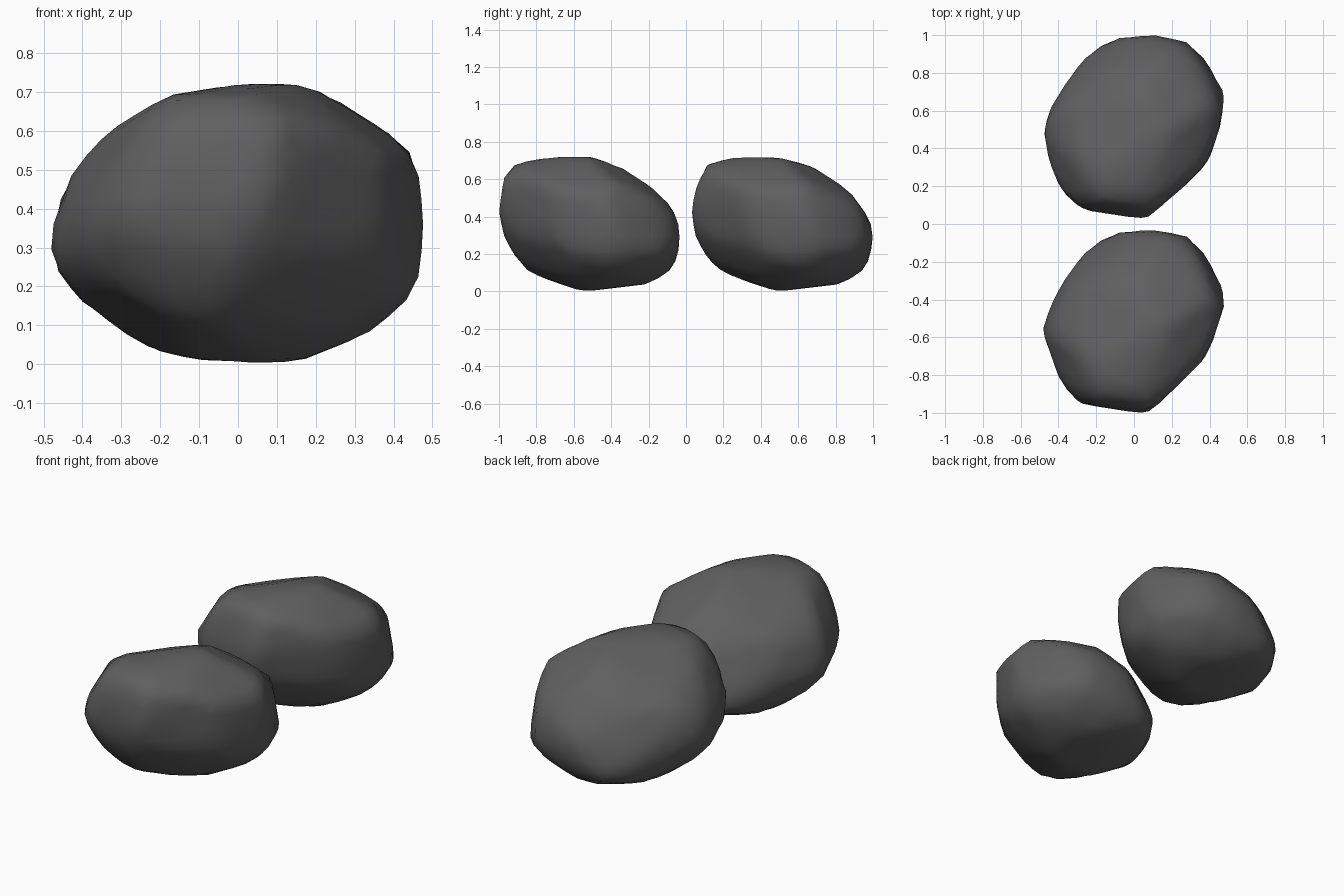
import bpy
import bmesh
from math import sqrt, exp
from mathutils import Vector

cube = bpy.data.objects.get("Cube")
if cube:
    bpy.data.objects.remove(cube, do_unlink=True)

# Dark stone colour
stone = bpy.data.materials.new("dark grey stone")
stone.use_nodes = True
stone.diffuse_color = (0.115, 0.115, 0.115, 1)
shader = stone.node_tree.nodes["Principled BSDF"]
shader.inputs["Base Color"].default_value = stone.diffuse_color
shader.inputs["Roughness"].default_value = 0.9

# Rock outlines around the rock centre, in hundredths of a unit
FRONT = [(48, 6), (45, 19), (35, 30), (24, 35), (12, 36), (-20, 34), (-33, 24), (-44, 12),
         (-48, -2), (-47, -15), (-43, -22), (-31, -31), (-14, -35), (14, -36), (33, -28), (46, -17)]
SIDE_NEAR = [(48.5, -8), (47, 2), (41, 16), (28, 27), (8, 35), (-12, 36), (-40, 33), (-46, 25),
             (-48.5, 6), (-46, -9), (-39, -23), (-18, -31), (-2, -36), (33, -31), (45, -23)]
SIDE_FAR = [(48.5, -8), (45, 8), (35, 22), (19, 31), (-2, 35), (-22, 35), (-40, 33), (-46, 19),
            (-48.5, 6), (-47, -8), (-40, -23), (-2, -36), (33, -31), (45, -23)]
TOP_NEAR = [(48, 9), (46, 21), (36, 40), (29, 45), (8, 48.5), (-13, 47), (-32, 37), (-42, 17),
            (-48, 0), (-48, -9), (-36, -41), (-27, -44), (7, -48.5), (16, -41), (37, -20)]
TOP_FAR = [(47, 18), (40, 32), (30, 44), (10, 48.5), (-13, 47), (-32, 37), (-43, 19),
           (-48, 0), (-45, -17), (-38, -34), (-27, -44), (7, -48.5), (37, -21), (45, 0)]

# Slanted outlines, each with its across and up directions
SLANTED = [
    (Vector((0.82, 0.57, 0)), Vector((-0.24, 0.345, 0.907)),
     [(17, 33), (31, 28), (44, 20), (50, 8), (52, -8), (48, -18), (38, -29), (11, -36),
      (-17, -34), (-31, -29), (-41, -20), (-50, -8), (-51, 3), (-39, 21), (-26, 28)]),
    (Vector((-0.82, -0.57, 0)), Vector((0.24, -0.345, 0.907)),
     [(18, -38), (33, -31), (46, -18), (51, -3), (50, 8), (46, 23), (39, 35), (27, 41),
      (11, 43), (-14, 37), (-43, 24), (-48, 8), (-51, -18), (-43, -27), (-21, -40)]),
    (Vector((-0.8, 0.6, 0)), Vector((0.27, 0.36, 0.89)),
     [(10, 34), (31, 19), (42, -2), (40, -20), (29, -31), (-5, -39), (-17, -36),
      (-30, -22), (-38, -11), (-43, 15), (-40, 24), (-24, 37), (-11, 37)]),
]


def extent(outline, u, v):
    """How far the outline stretches along (u, v)."""
    return max(x * u + y * v for x, y in outline) / 100


def ball(subdivisions):
    bm = bmesh.new()
    bmesh.ops.create_icosphere(bm, subdivisions=subdivisions, radius=1)
    return bm


def straight_distance(n, side, top):
    """Tangent plane distance facing n, from the three straight outlines."""
    squared = (extent(FRONT, n.x, n.z) ** 2 + extent(side, n.y, n.z) ** 2
               + extent(top, n.x, n.y) ** 2)
    # Each axis is counted by two outlines, so take it off once
    squared -= extent(FRONT, n.x, 0) * extent(top, n.x, 0)
    squared -= extent(side, n.y, 0) * extent(top, 0, n.y)
    squared -= extent(FRONT, 0, n.z) * extent(side, 0, n.z)
    return sqrt(squared)


def cut_distance(n, side, top):
    """Tangent plane distance, chipped to suit the slanted outlines nearby."""
    distance = straight_distance(n, side, top)
    corner = min(1, 14 * abs(n.x * n.y * n.z))
    for across, up, outline in SLANTED:
        view = across.cross(up)
        weight = corner * exp(-n.dot(view) ** 2 / 0.1)
        if weight > 0.01:
            m = (n - view * n.dot(view)).normalized()
            wanted = extent(outline, m.dot(across), m.dot(up))
            distance *= (wanted / straight_distance(m, side, top)) ** weight
    return distance


def make_rock(name, side, top, centre):
    """Carve a ball of stone with tangent planes taken from its outlines."""
    normals = ball(4)
    planes = [(v.co.normalized(), cut_distance(v.co.normalized(), side, top))
              for v in normals.verts]
    normals.free()

    bm = ball(4)
    for vert in bm.verts:
        d = vert.co.normalized()
        vert.co = d * min(h / n.dot(d) for n, h in planes if n.dot(d) > 0.2)

    mesh = bpy.data.meshes.new(name)
    bm.to_mesh(mesh)
    bm.free()
    mesh.materials.append(stone)
    mesh.shade_smooth()
    rock = bpy.data.objects.new(name, mesh)
    bpy.context.collection.objects.link(rock)
    rock.location = centre


make_rock("front_rock", SIDE_NEAR, TOP_NEAR, (0, -0.515, 0.36))
make_rock("back_rock", SIDE_FAR, TOP_FAR, (0, 0.515, 0.36))
